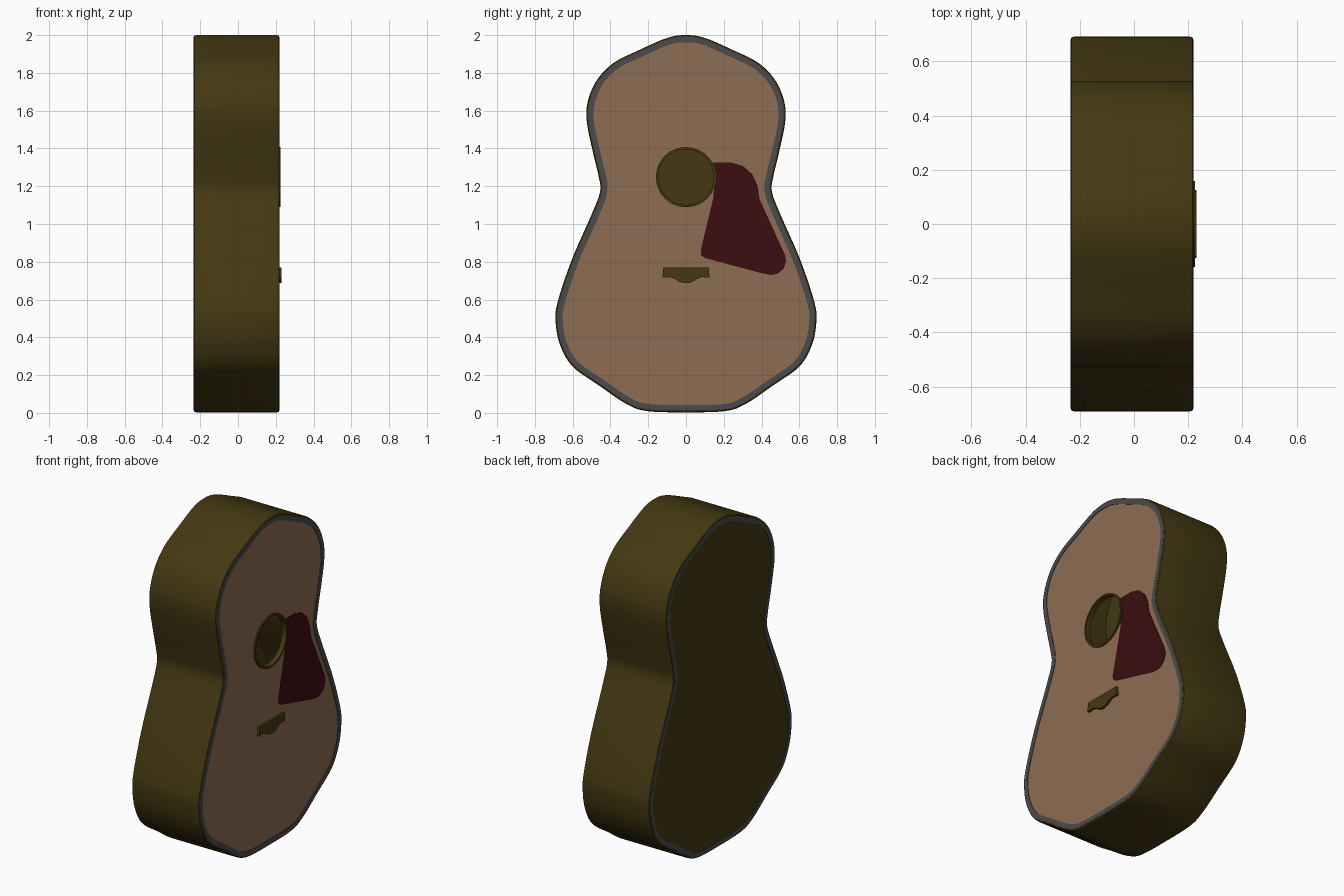
import bpy, bmesh, math
from mathutils import Vector

if "Cube" in bpy.data.objects:
    bpy.data.objects.remove(bpy.data.objects["Cube"])


def material(name, rgb):
    m = bpy.data.materials.new(name)
    m.diffuse_color = (*rgb, 1)
    m.use_nodes = True
    m.node_tree.nodes["Principled BSDF"].inputs["Base Color"].default_value = m.diffuse_color
    return m


OLIVE = material("olive_wood", (0.058, 0.040, 0.006))
SPRUCE = material("spruce", (0.27, 0.153, 0.084))
EDGE = material("dark_binding", (0.07, 0.07, 0.075))
RED = material("dark_red", (0.045, 0.004, 0.005))


def finish(name, bm, mat):
    bmesh.ops.recalc_face_normals(bm, faces=bm.faces[:])
    me = bpy.data.meshes.new(name)
    bm.to_mesh(me)
    bm.free()
    ob = bpy.data.objects.new(name, me)
    bpy.context.collection.objects.link(ob)
    me.materials.append(mat)
    bpy.ops.object.select_all(action='DESELECT')
    ob.select_set(True)
    bpy.context.view_layer.objects.active = ob
    bpy.ops.object.shade_smooth_by_angle(angle=math.radians(32))
    return ob


def spline(pts, steps):
    """Closed Catmull-Rom curve through (y, z) points."""
    p = [Vector(q) for q in pts]
    n, out = len(p), []
    for i in range(n):
        a, b, c, d = p[i - 1], p[i], p[(i + 1) % n], p[(i + 2) % n]
        for s in range(steps):
            t = s / steps
            out.append(0.5 * (2 * b + (c - a) * t + (2 * a - 5 * b + 4 * c - d) * t * t
                              + (3 * b - a - 3 * c + d) * t ** 3))
    return out


def inset(loop, d):
    n, out = len(loop), []
    for i in range(n):
        t = (loop[(i + 1) % n] - loop[i - 1]).normalized()
        out.append(loop[i] + d * Vector((t.y, -t.x)))
    return out


def circle(r, cz, n=48):
    return [Vector((r * math.sin(2 * math.pi * i / n), cz + r * math.cos(2 * math.pi * i / n)))
            for i in range(n)]


def plate(name, loops, x0, x1, mat):
    """Flat slab between x0 and x1; extra loops become holes."""
    bm = bmesh.new()
    edges = []
    for loop in loops:
        vs = [bm.verts.new((x0, q[0], q[1])) for q in loop]
        edges += [bm.edges.new((vs[i - 1], vs[i])) for i in range(len(vs))]
    bmesh.ops.triangle_fill(bm, edges=edges, use_beauty=True, use_dissolve=False)
    ret = bmesh.ops.extrude_face_region(bm, geom=bm.faces[:], use_keep_orig=True)
    top = [v for v in ret["geom"] if isinstance(v, bmesh.types.BMVert)]
    bmesh.ops.translate(bm, verts=top, vec=(x1 - x0, 0, 0))
    return finish(name, bm, mat)


def band(name, section, mat):
    """Sweep a closed (inset, x) section around the body outline."""
    bm = bmesh.new()
    rings = [[bm.verts.new((x, q.x, q.y)) for q in inset(outline, d)] for d, x in section]
    n = len(outline)
    for k in range(len(rings)):
        a, b = rings[k - 1], rings[k]
        for i in range(n):
            bm.faces.new((a[i - 1], a[i], b[i], b[i - 1]))
    return finish(name, bm, mat)


# Body outline: right half from top to bottom, mirrored
half = [(0.10, 1.985), (0.25, 1.92), (0.38, 1.855), (0.47, 1.765), (0.52, 1.65), (0.525, 1.54),
        (0.495, 1.39), (0.462, 1.25), (0.455, 1.17), (0.50, 1.05), (0.605, 0.81),
        (0.68, 0.585), (0.69, 0.48), (0.667, 0.36), (0.60, 0.245), (0.46, 0.145),
        (0.32, 0.05), (0.21, 0.01)]
outline = spline([(0, 2.0)] + half + [(0, 0.003)] + [(-y, z) for y, z in reversed(half)], 5)

# Hollow sides with rounded edges
band("body_sides", [(0.03, 0.205), (0.012, 0.219), (0.003, 0.216), (0, 0.205), (0, -0.22),
                    (0.003, -0.231), (0.012, -0.234), (0.03, -0.22)], OLIVE)

# Binding strips on front and back edges
for name, xa, xb in (("front_binding", 0.20, 0.22), ("back_binding", -0.215, -0.235)):
    band(name, [(0.011, xa), (0.011, xb), (0.038, xb), (0.038, xa)], EDGE)

# Soundboard with open sound hole, and back
HOLE_Z = 1.248
plate("soundboard", [inset(outline, 0.035), circle(0.152, HOLE_Z)], 0.195, 0.217, SPRUCE)
plate("back_board", [inset(outline, 0.035)], -0.232, -0.212, OLIVE)
plate("sound_hole_ring", [circle(0.159, HOLE_Z), circle(0.147, HOLE_Z)], 0.194, 0.225, OLIVE)

# Pickguard
guard = [(0.13, 1.325), (0.24, 1.325), (0.30, 1.308), (0.35, 1.265), (0.378, 1.205),
         (0.39, 1.13), (0.525, 0.835), (0.53, 0.80), (0.515, 0.76), (0.485, 0.737),
         (0.45, 0.73), (0.41, 0.737), (0.10, 0.82), (0.08, 0.835), (0.078, 0.86),
         (0.145, 1.14), (0.148, 1.19), (0.155, 1.25), (0.148, 1.29)]
plate("pickguard", [guard], 0.21, 0.2195, RED)

# Bridge
lower = [(0.12, 0.77), (0.125, 0.715), (0.085, 0.719), (0.06, 0.71), (0.035, 0.694), (0.015, 0.688)]
plate("bridge", [lower + [(-y, z) for y, z in reversed(lower)]], 0.21, 0.231, OLIVE)
